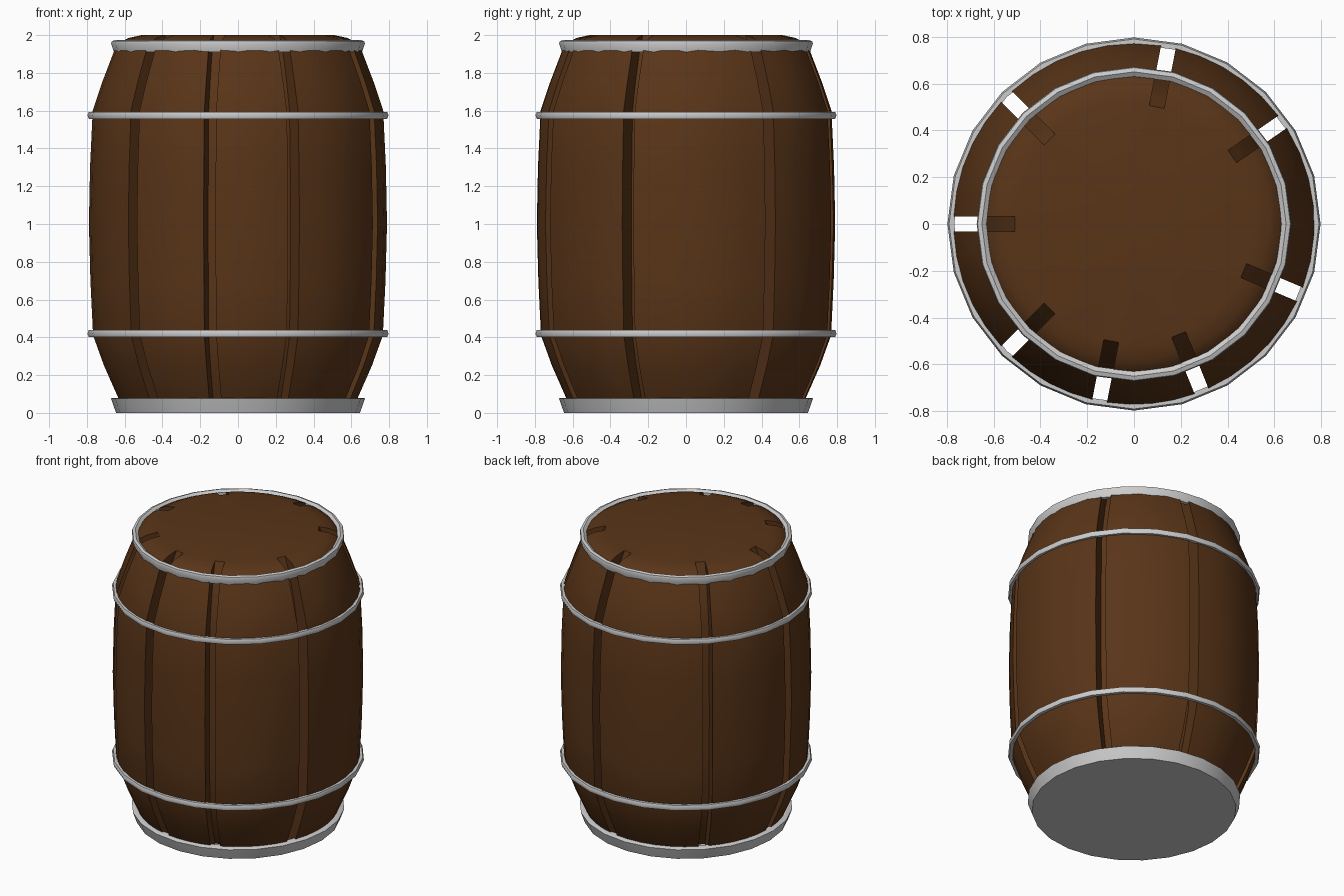
import bpy, bmesh
from math import radians, cos, sin, pi

if "Cube" in bpy.data.objects:
    bpy.data.objects.remove(bpy.data.objects["Cube"])

wood = bpy.data.materials.new("wood")
wood.diffuse_color = (0.10, 0.035, 0.009, 1)
wood.use_nodes = True
wood.node_tree.nodes["Principled BSDF"].inputs["Base Color"].default_value = wood.diffuse_color


def finish(name, bm, angle, mat=None):
    bmesh.ops.remove_doubles(bm, verts=bm.verts, dist=1e-5)
    bmesh.ops.recalc_face_normals(bm, faces=bm.faces)
    me = bpy.data.meshes.new(name)
    bm.to_mesh(me)
    bm.free()
    ob = bpy.data.objects.new(name, me)
    bpy.context.collection.objects.link(ob)
    if mat:
        me.materials.append(mat)
    bpy.ops.object.select_all(action='DESELECT')
    ob.select_set(True)
    bpy.context.view_layer.objects.active = ob
    bpy.ops.object.shade_smooth_by_angle(angle=radians(angle))
    return ob


def skin(bm, columns, closed):
    """Bridge neighbouring columns of points all round the axis."""
    cols = [[bm.verts.new(p) for p in c] for c in columns]
    n = len(cols[0])
    for i, a in enumerate(cols):
        b = cols[(i + 1) % len(cols)]
        for j in range(n if closed else n - 1):
            k = (j + 1) % n
            bm.faces.new((a[j], b[j], b[k], a[k]))


def lathe(name, profile, closed=True, sides=24):
    bm = bmesh.new()
    skin(bm, [[(r * cos(t), r * sin(t), z) for r, z in profile]
              for t in (2 * pi * i / sides for i in range(sides))], closed)
    return finish(name, bm, 50)


# staves and lid: one shell with eight uneven grooves
outer = [(0.60, 0.03), (0.635, 0.08), (0.71, 0.25), (0.768, 0.41), (0.782, 0.70), (0.79, 1.0),
         (0.784, 1.30), (0.77, 1.60), (0.72, 1.75), (0.655, 1.92), (0.63, 1.96), (0.58, 1.985), (0.51, 2.0)]
floor = [(0.50, 0.03), (0.53, 0.08), (0.60, 0.25), (0.65, 0.41), (0.66, 0.70), (0.665, 1.0),
         (0.66, 1.30), (0.65, 1.60), (0.61, 1.75), (0.56, 1.90), (0.545, 1.93), (0.53, 1.96), (0.51, 2.0)]
gaps = [-135, -101, -68, -23, 34.5, 79, 135, 180]
HALF = 0.032


def column(profile, deg, off=0):
    t = radians(deg)
    return [((r * r - off * off) ** 0.5 * cos(t) - off * sin(t),
             (r * r - off * off) ** 0.5 * sin(t) + off * cos(t), z)
            for r, z in profile] + [(0, 0, 2.0)]


cols = []
for i, g in enumerate(gaps):
    cols += [column(outer, g, -HALF), column(floor, g, -HALF),
             column(floor, g, HALF), column(outer, g, HALF)]
    nxt = gaps[(i + 1) % len(gaps)]
    span = (nxt - g) % 360
    a, b = g + 2.4, g + span - 2.4
    steps = max(2, round(span / 9))
    cols += [column(outer, a + (b - a) * k / steps) for k in range(1, steps)]
bm = bmesh.new()
skin(bm, cols, False)
finish("barrel_staves", bm, 45, wood)

# middle hoops
for label, z in (("lower", 0.42), ("upper", 1.575)):
    lathe(label + "_hoop", [(0.768, z - 0.018), (0.79, z - 0.018), (0.797, z),
                            (0.79, z + 0.018), (0.768, z + 0.018)])

# rim hoop around the lid
lathe("top_rim", [(0.63, 1.91), (0.657, 1.91), (0.672, 1.955), (0.668, 1.968), (0.65, 1.974), (0.63, 1.96)])

# bottom rim with closed base
lathe("bottom_base", [(0, 0), (0.645, 0), (0.66, 0.04), (0.672, 0.075), (0.665, 0.08), (0.62, 0.08)], closed=False)
